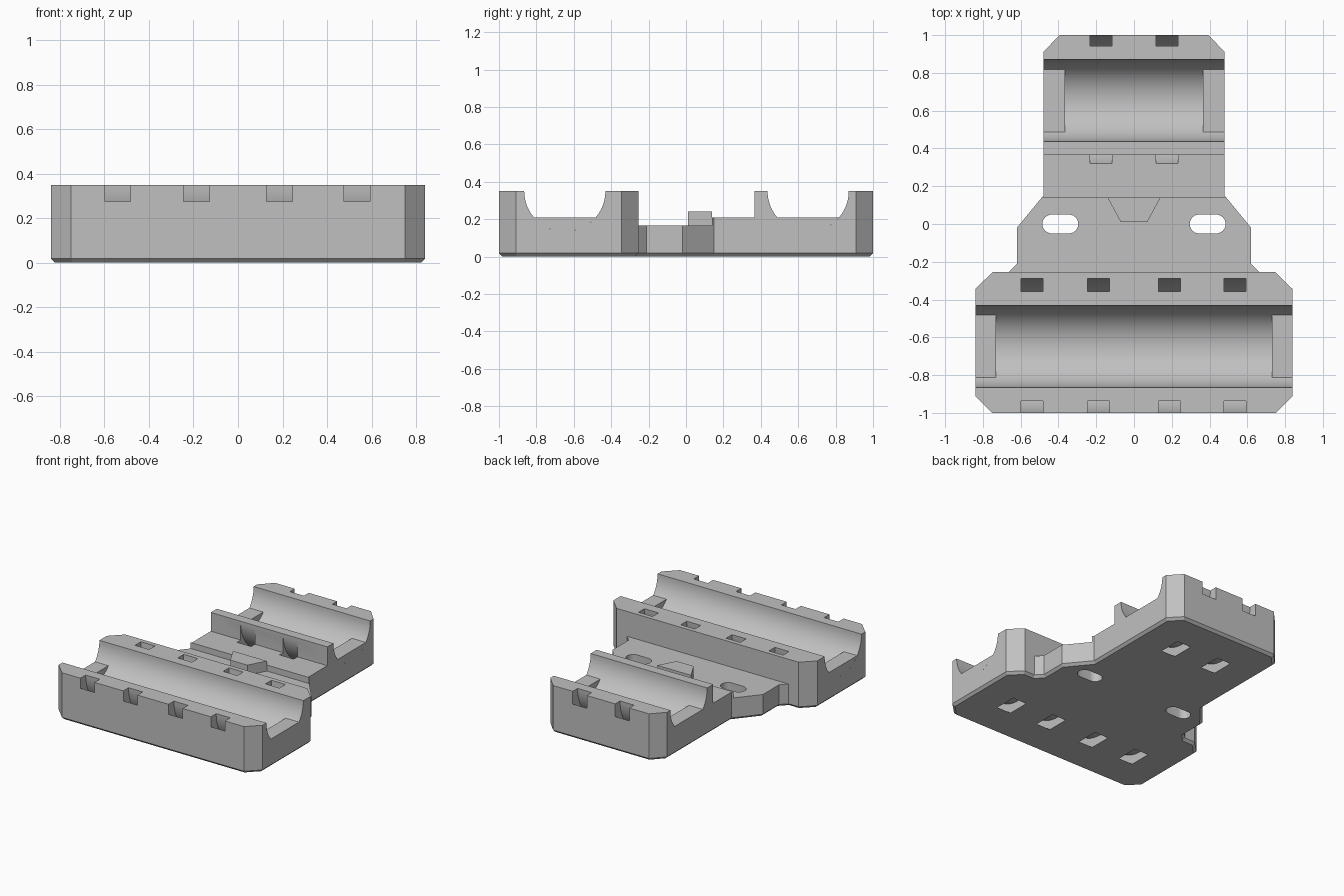
import bpy, bmesh
from math import sin, cos, pi, asin

if "Cube" in bpy.data.objects:
    bpy.data.objects.remove(bpy.data.objects["Cube"])

grey = bpy.data.materials.new("plain grey")
grey.use_nodes = True
COLOUR = (0.53, 0.53, 0.53, 1)
grey.diffuse_color = COLOUR
grey.node_tree.nodes["Principled BSDF"].inputs["Base Color"].default_value = COLOUR


def prism(name, profile, axis, lo, hi, chamfer=0):
    """Extrude a closed profile: (x, y) along z, or (y, z) along x."""
    bm = bmesh.new()
    place = (lambda p: (p[0], p[1], lo)) if axis == "z" else (lambda p: (lo, p[0], p[1]))
    base = bm.faces.new([bm.verts.new(place(p)) for p in profile])
    top = bmesh.ops.extrude_face_region(bm, geom=[base], use_keep_orig=True)["geom"]
    shift = (0, 0, hi - lo) if axis == "z" else (hi - lo, 0, 0)
    bmesh.ops.translate(bm, vec=shift, verts=[v for v in top if isinstance(v, bmesh.types.BMVert)])
    bmesh.ops.recalc_face_normals(bm, faces=bm.faces)
    if chamfer:
        bmesh.ops.inset_region(bm, faces=[base], thickness=chamfer, use_even_offset=True)
        for v in base.verts:
            v.co.z -= chamfer
    mesh = bpy.data.meshes.new(name)
    bm.to_mesh(mesh)
    bm.free()
    mesh.materials.append(grey)
    obj = bpy.data.objects.new(name, mesh)
    bpy.context.collection.objects.link(obj)
    return obj


def arc(cy, cz, r, start, end, steps=32):
    return [(cy + r * cos(start + (end - start) * i / steps),
             cz + r * sin(start + (end - start) * i / steps)) for i in range(steps + 1)]


def activate(obj):
    bpy.ops.object.select_all(action="DESELECT")
    obj.select_set(True)
    bpy.context.view_layer.objects.active = obj


def cut(obj, cutter):
    mod = obj.modifiers.new("cut", "BOOLEAN")
    mod.operation, mod.solver, mod.object = "DIFFERENCE", "EXACT", cutter
    activate(obj)
    bpy.ops.object.modifier_apply(modifier=mod.name)
    bpy.data.objects.remove(cutter)


# Main heights and the cradle shape
TOP, STEP, PLATE, EDGE = 0.35, 0.21, 0.165, 0.018
TUBE, BAND_IN, BAND_OUT = 0.217, 0.29, 0.36
FRONT_WALL, STEP_Y, REAR_WALL = -0.255, 0.14, 0.365

# Body: one mirrored outline with a chamfered lower rim
half = [(0.75, -1), (0.84, -0.91), (0.84, -0.345), (0.75, FRONT_WALL),
        (0.665, FRONT_WALL), (0.62, -0.21), (0.62, -0.02), (0.48, 0.15),
        (0.48, 0.91), (0.395, 1)]
outline = half + [(-x, y) for x, y in reversed(half)]
body = prism("cradle_body", outline, "z", EDGE, TOP, chamfer=EDGE)

# Lowered middle plate and step
cut(body, prism("middle_cutter", [
    (FRONT_WALL, PLATE), (STEP_Y, PLATE), (STEP_Y, STEP), (REAR_WALL, STEP),
    (REAR_WALL, 0.5), (FRONT_WALL, 0.5)], "x", -1, 1))

# Two cradles: centre y, half width, pad start, band positions
cradles = [("front", -0.648, 0.84, 0.73, (-0.54, -0.187, 0.187, 0.535)),
           ("rear", 0.653, 0.48, 0.365, (-0.175, 0.175))]
for label, cy, width, pad_x, bands in cradles:
    # Round trough
    trough = arc(cy, TOP, TUBE, pi, 2 * pi) + [(cy + TUBE, 0.5), (cy - TUBE, 0.5)]
    cut(body, prism("trough_cutter", trough, "x", -1, 1))

    # Curved band channels wrapping under the trough
    ring = ([(cy - BAND_OUT, 0.5)] + arc(cy, TOP, BAND_OUT, pi, 2 * pi)
            + [(cy + BAND_OUT, 0.5), (cy + BAND_IN, 0.5)]
            + arc(cy, TOP, BAND_IN, 2 * pi, pi) + [(cy - BAND_IN, 0.5)])
    for x in bands:
        cut(body, prism("band_cutter", ring, "x", x - 0.058, x + 0.058))

    # Flat pads filling the trough ends
    a = asin((TOP - STEP) / TUBE)
    segment = arc(cy, TOP, TUBE, pi + a, 2 * pi - a, 16)
    for side, lo, hi in (("left", pad_x, width), ("right", -width, -pad_x)):
        prism(f"{label}_{side}_pad", segment, "x", lo, hi)

# Oblong screw holes
for side in (1, -1):
    cx = side * 0.39
    hole = (arc(cx + 0.045, 0, 0.05, -pi / 2, pi / 2, 16)
            + arc(cx - 0.045, 0, 0.05, pi / 2, 3 * pi / 2, 16))
    cut(body, prism("hole_cutter", hole, "z", -0.2, 0.6))

activate(body)
bpy.ops.object.shade_smooth_by_angle(angle=pi / 7)

# Raised locating tab
prism("locating_tab", [(-0.07, 0.01), (0.07, 0.01), (0.14, STEP_Y), (-0.14, STEP_Y)],
      "z", PLATE - 0.01, 0.24)
